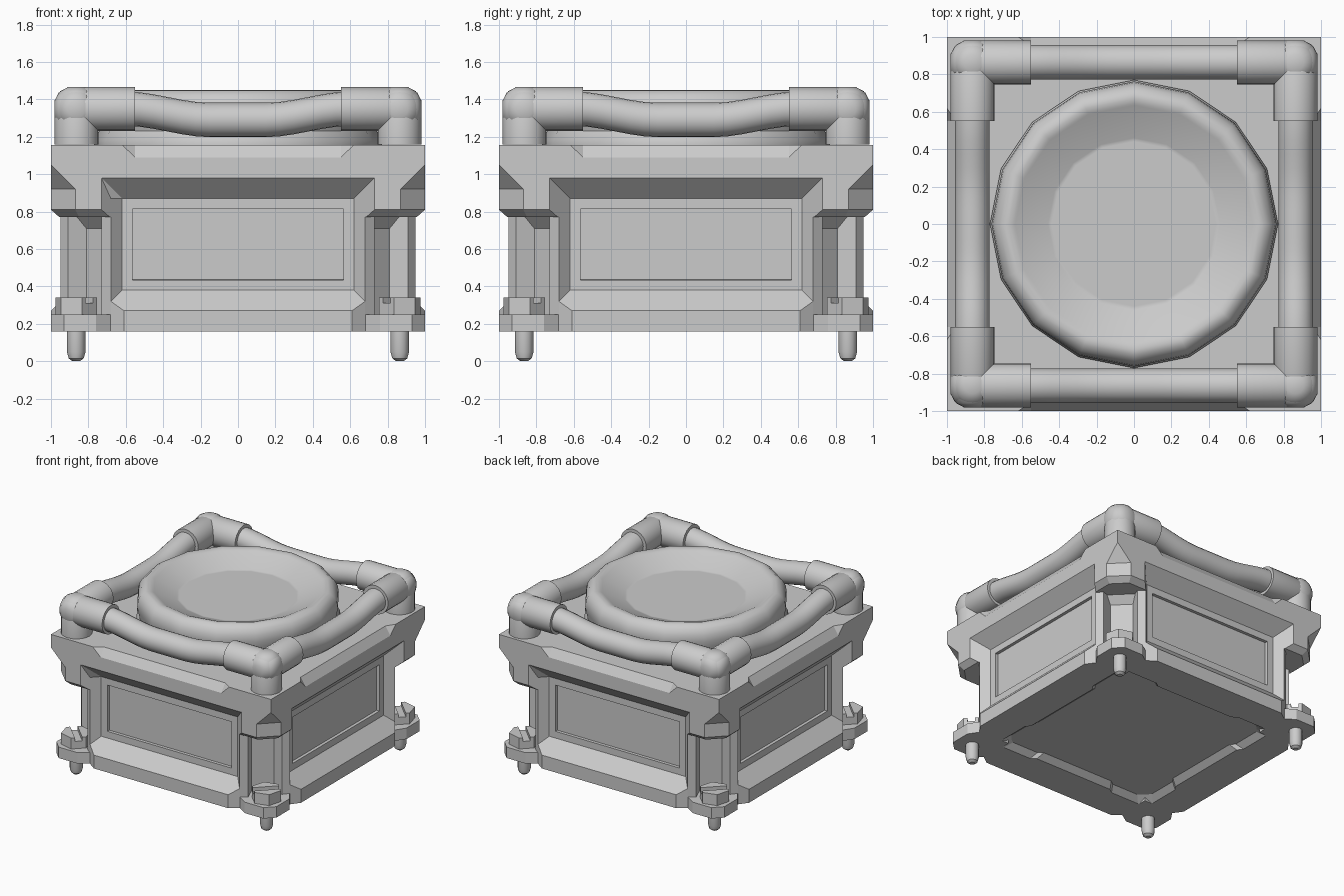
import bpy
import bmesh
import math
from mathutils import Matrix, Vector

cube = bpy.data.objects.get("Cube")
if cube:
    bpy.data.objects.remove(cube, do_unlink=True)

metal = bpy.data.materials.new("grey_metal")
metal.use_nodes = True
GREY = (0.6, 0.6, 0.6, 1)
metal.diffuse_color = GREY
metal.node_tree.nodes["Principled BSDF"].inputs["Base Color"].default_value = GREY

QUARTERS = [Matrix.Rotation(-math.pi / 2 * i, 4, "Z") for i in range(4)]
SIDES = ["front", "left", "back", "right"]


def finish(name, bm, smooth=False, matrix=None):
    """Turn a bmesh into a named object."""
    bmesh.ops.recalc_face_normals(bm, faces=bm.faces)
    mesh = bpy.data.meshes.new(name)
    bm.to_mesh(mesh)
    bm.free()
    mesh.materials.append(metal)
    obj = bpy.data.objects.new(name, mesh)
    bpy.context.collection.objects.link(obj)
    if matrix:
        obj.matrix_world = matrix
    if smooth:
        bpy.ops.object.select_all(action="DESELECT")
        obj.select_set(True)
        bpy.context.view_layer.objects.active = obj
        bpy.ops.object.shade_smooth_by_angle(angle=math.radians(35))


def loft(rings):
    """Bridge closed rings of equal length and cap both ends."""
    bm = bmesh.new()
    rows = [[bm.verts.new(p) for p in ring] for ring in rings]
    count = len(rows[0])
    for low, high in zip(rows, rows[1:]):
        for i in range(count):
            j = (i + 1) % count
            bm.faces.new((low[i], low[j], high[j], high[i]))
    bm.faces.new(rows[0])
    bm.faces.new(rows[-1])
    bmesh.ops.remove_doubles(bm, verts=bm.verts, dist=0.0001)
    bmesh.ops.recalc_face_normals(bm, faces=bm.faces)
    return bm


def lathe(profile, sides):
    """Revolve (radius, height) pairs about z."""
    angles = [2 * math.pi * i / sides for i in range(sides)]
    return loft([[(r * math.cos(a), r * math.sin(a), z) for a in angles]
                 for r, z in profile])


def corner(half):
    """Mirror half a corner outline across the diagonal."""
    return half + [(y, x, z) for x, y, z in reversed(half)]


def ring(half):
    """Repeat a corner outline round all four corners."""
    return [q @ Vector(p) for q in QUARTERS for p in corner(half)]


def at(z, *points):
    return [(x, y, z) for x, y in points]


def on_corners(name, bm, smooth=False):
    """Place a copy of a part on every corner."""
    for i, q in enumerate(QUARTERS):
        finish(f"{name}_{i + 1}", bm.copy(), smooth, q)
    bm.free()


# Main body: sunken underside, sill, framed walls with notched corners, flare
post, side, inner = (0.68, 0.95), (0.73, 0.91), (0.69, 0.81)
sill, wall = (0.61, 1.0), (0.62, 0.89)
body = loft([
    ring(at(0.20, (0.33, 0.66), (0.37, 0.69), (0.61, 0.69), (0.64, 0.67))),
    ring(at(0.16, (0.36, 0.71), (0.40, 0.74), (0.66, 0.74), (0.69, 0.72))),
    ring(at(0.16, sill, post, side, inner)),
    ring(at(0.27, sill) + at(0.32, post, side, inner)),
    ring(at(0.38, wall) + at(0.32, post, side, inner)),
    ring(at(0.87, wall, post, side, inner)),
    ring(at(0.98, (0.73, 1.0), (0.76, 0.95), (0.76, 0.91), inner)),
])

# Sunken side panels
panels = [f for f in body.faces if 0.5 < f.calc_center_median().z < 0.75
          and f.calc_area() > 0.4]
for thickness, depth in ((0.055, 0), (0.0005, -0.025)):
    bmesh.ops.inset_individual(body, faces=panels, thickness=thickness,
                               depth=depth, use_even_offset=True)
finish("body", body)


# Top slab with clipped lower corners and bevelled edge cuts
def slab_ring(z, cut):
    return ring(at(z, (0.55, 1.0), (0.62, 1.0), (1 - cut, 1.0)))


finish("top_slab", loft([
    slab_ring(0.98, 0.07), slab_ring(1.05, 0.0),
    ring([(0.55, 1.0, 1.09), (0.62, 1.0, 1.157), (1.0, 1.0, 1.157)]),
    ring([(0.55, 0.955, 1.157), (0.62, 1.0, 1.157), (1.0, 1.0, 1.157)]),
]))


# Corner brackets hanging under the slab
def bracket_ring(z, cut):
    outline = corner(at(z, wall, (0.73, 1.0), (1 - cut, 1.0)))
    return outline + [(0.62, 0.62, z)]


bracket_foot = corner(at(0.77, wall, (0.685, 0.955), (0.85, 0.955)))
bracket = loft([bracket_foot + [(0.62, 0.62, 0.77)], bracket_ring(0.81, 0.13),
                bracket_ring(0.92, 0.13), bracket_ring(1.05, 0.0)])
on_corners("corner_bracket", bracket)

# Flared tops of the corner columns
on_corners("column_flare", loft([
    corner(at(z, (0.68, reach))) + [(0.66, 0.66, z)]
    for z, reach in ((0.70, 0.81), (0.77, 0.89))]))

# Mounting feet
foot = [(0.67, 0.94), (0.76, 1.0), (0.93, 1.0)]
on_corners("foot_plate", loft([corner(at(z, *foot)) + [(0.67, 0.67, z)]
                               for z in (0.16, 0.25)]))

# Bolt heads: a hexagon with two raised halves leaving a slot
to_bolt = Matrix.Translation((0.865, 0.865, 0)) @ Matrix.Rotation(-math.pi / 4, 4, "Z")
FLAT = 0.0996


def half_head(sign, gap, low, high):
    outline = [(FLAT, gap), (FLAT, 0.0575), (0, 0.115), (-FLAT, 0.0575), (-FLAT, gap)]
    part = loft([[(x, sign * y, z) for x, y in outline] for z in (low, high)])
    part.transform(to_bolt)
    return part


for label, sign in (("outer", 1), ("inner", -1)):
    on_corners(f"bolt_base_{label}", half_head(sign, 0.0, 0.25, 0.31))
    on_corners(f"bolt_lug_{label}", half_head(sign, 0.028, 0.31, 0.34))

# Pins below the feet
pin = lathe([(0.02, 0.0), (0.04, 0.015), (0.05, 0.05), (0.05, 0.17)], 12)
pin.transform(Matrix.Translation((0.865, 0.865, 0)))
on_corners("pin", pin, True)

# Pipe elbows: three arms meeting at each corner
PIPE_Z = 1.348
joint = Matrix.Translation((0.863, 0.863, PIPE_Z))
arms = {
    "elbow_leg": (0.19, Matrix.Rotation(math.pi, 4, "X")),
    "elbow_arm_x": (0.313, Matrix.Rotation(-math.pi / 2, 4, "Y")),
    "elbow_arm_y": (0.313, Matrix.Rotation(math.pi / 2, 4, "X")),
}
for name, (length, turn) in arms.items():
    arm = lathe([(0.045, -0.118), (0.088, -0.095), (0.117, -0.04),
                 (0.117, length)], 20)
    arm.transform(joint @ turn)
    on_corners(name, arm, True)


# Sagging pipes between the elbows
def sag(x):
    t = min(max((abs(x) - 0.15) / 0.45, 0), 1)
    return 1.29 + 0.06 * t * t * (3 - 2 * t)


stations = [-0.6 + 0.075 * i for i in range(17)]
circle = [2 * math.pi * i / 20 for i in range(20)]
pipe = loft([[(x, -0.865 + 0.092 * math.cos(a), sag(x) + 0.092 * math.sin(a))
              for a in circle] for x in stations])
for name, q in zip(SIDES, [QUARTERS[0]] + QUARTERS[:0:-1]):
    finish(f"{name}_pipe", pipe.copy(), True, q)
pipe.free()

# Round dish: rolled rim, sloping bowl and flat floor
finish("dish", lathe([(0.77, 1.15), (0.77, 1.18), (0.742, 1.23), (0.752, 1.28),
                      (0.762, 1.33), (0.755, 1.38), (0.735, 1.42), (0.70, 1.447),
                      (0.67, 1.45), (0.645, 1.443), (0.635, 1.438),
                      (0.46, 1.363), (0.45, 1.36), (0.44, 1.36)], 16), True)
